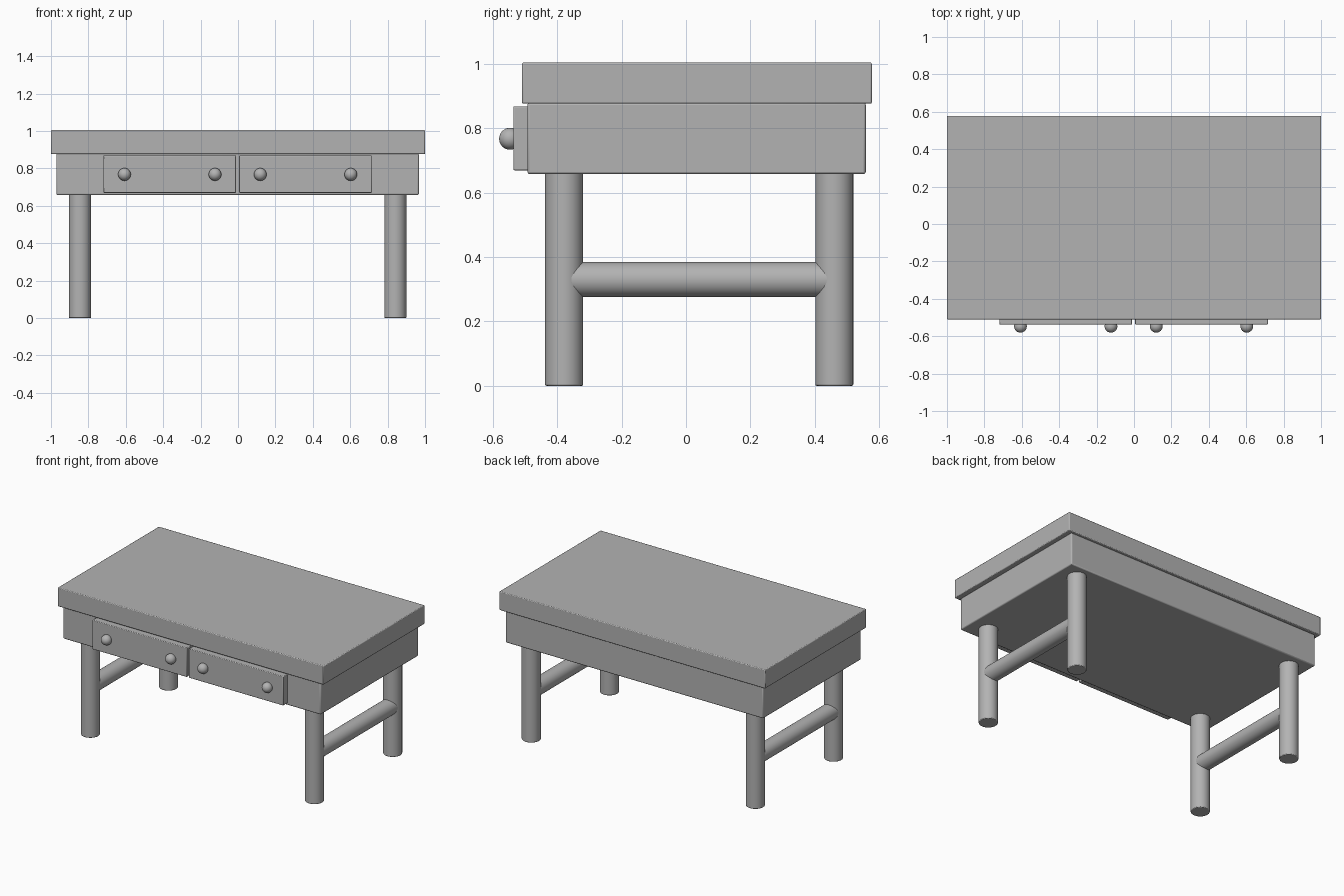
import bpy, math
from mathutils import Vector

cube = bpy.data.objects.get("Cube")
if cube:
    bpy.data.objects.remove(cube, do_unlink=True)

grey = bpy.data.materials.new("plain_grey")
grey.use_nodes = True
colour = (0.45, 0.45, 0.45, 1)
grey.diffuse_color = colour
grey.node_tree.nodes["Principled BSDF"].inputs["Base Color"].default_value = colour


def finish(name, bevel=0.0):
    ob = bpy.context.object
    ob.name = name
    ob.data.materials.append(grey)
    bpy.ops.object.transform_apply(location=False, rotation=True, scale=True)
    if bevel:
        mod = ob.modifiers.new("soft_edges", "BEVEL")
        mod.width = bevel
        mod.segments = 2
        mod.limit_method = "ANGLE"
    bpy.ops.object.shade_smooth_by_angle(angle=math.radians(35))
    return ob


def box(name, low, high, bevel):
    low, high = Vector(low), Vector(high)
    bpy.ops.mesh.primitive_cube_add(size=1, location=(low + high) / 2)
    bpy.context.object.scale = high - low
    return finish(name, bevel)


def rod(name, start, end, radius, bevel=0.0):
    start, end = Vector(start), Vector(end)
    axis = end - start
    bpy.ops.mesh.primitive_cylinder_add(
        vertices=48, radius=radius, depth=axis.length, location=(start + end) / 2,
        rotation=axis.to_track_quat("Z", "Y").to_euler())
    return finish(name, bevel)


# Table top and the solid apron beneath it
box("table_top", (-1, -0.51, 0.877), (1, 0.578, 1.005), 0.005)
box("apron", (-0.971, -0.493, 0.658), (0.967, 0.559, 0.88), 0.007)

# Legs, with one stretcher joining each side pair
FRONT, BACK = -0.379, 0.461
for side, x in (("right", -0.845), ("left", 0.841)):
    for end, y in (("front", FRONT), ("back", BACK)):
        rod(f"{end}_{side}_leg", (x, y, 0), (x, y, 0.68), 0.059, 0.004)
    rod(f"{side}_stretcher", (x, FRONT, 0.33), (x, BACK, 0.33), 0.0545)

# Drawer fronts, each with two round knobs
for side, x in (("right", -0.365), ("left", 0.361)):
    box(f"{side}_drawer", (x - 0.355, -0.537, 0.67), (x + 0.355, -0.48, 0.869), 0.004)
    for n, dx in enumerate((-0.242, 0.242), 1):
        bpy.ops.mesh.primitive_uv_sphere_add(
            segments=32, ring_count=16, radius=0.034, location=(x + dx, -0.547, 0.768))
        finish(f"{side}_drawer_knob_{n}")
